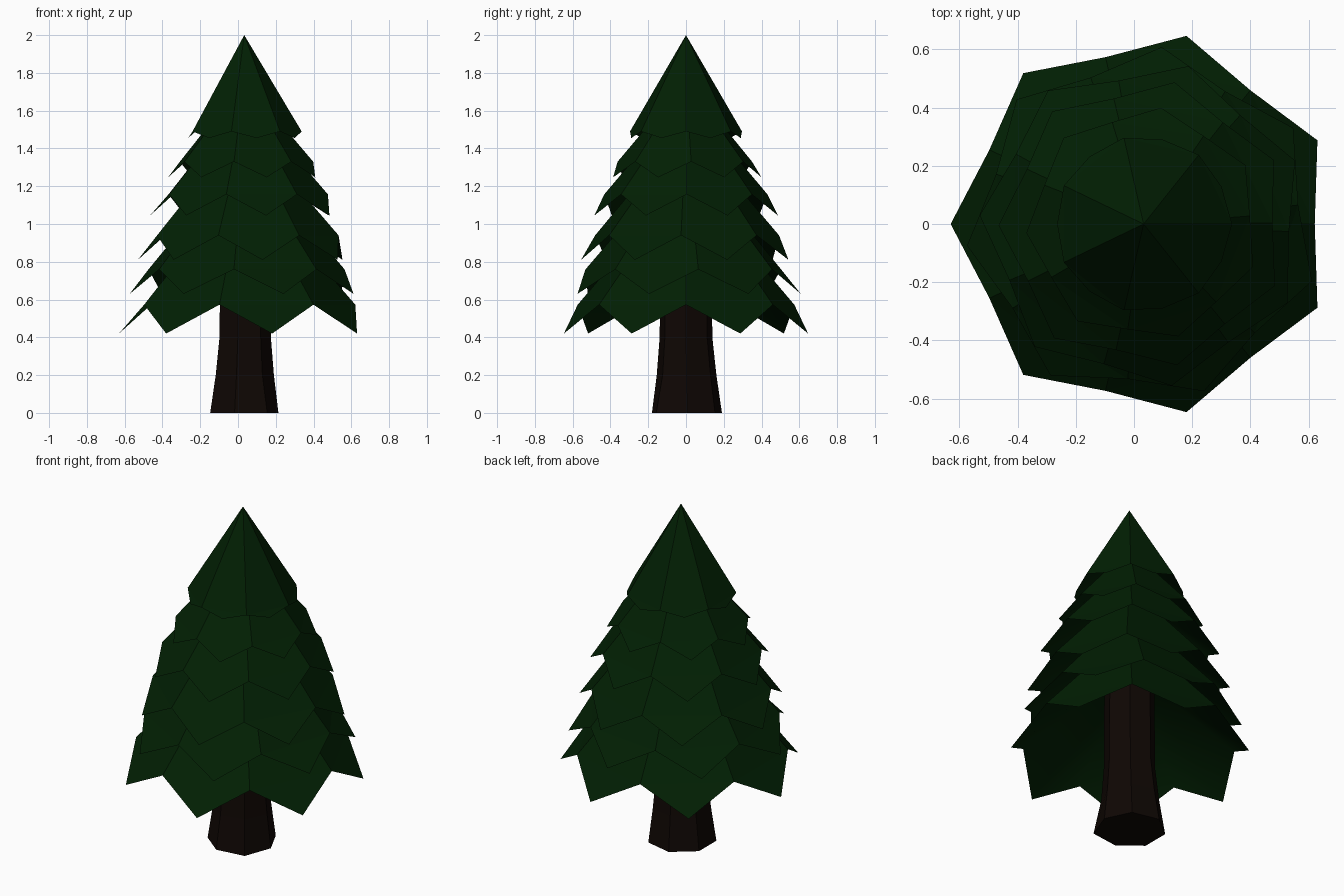
import bpy, bmesh
from math import cos, sin, pi, radians

if "Cube" in bpy.data.objects:
    bpy.data.objects.remove(bpy.data.objects["Cube"])

SIDES = 7
CX = 0.033
STEP = 2 * pi / SIDES


def material(name, rgb):
    m = bpy.data.materials.new(name)
    m.diffuse_color = (*rgb, 1)
    m.use_nodes = True
    m.node_tree.nodes["Principled BSDF"].inputs["Base Color"].default_value = m.diffuse_color
    return m


def ring(bm, cx, r, z, turn, cy=0.0):
    return [bm.verts.new((cx + r * cos(turn + i * STEP), cy + r * sin(turn + i * STEP), z))
            for i in range(SIDES)]


def finish(bm, name, mat):
    me = bpy.data.meshes.new(name)
    bm.to_mesh(me)
    bm.free()
    me.materials.append(mat)
    ob = bpy.data.objects.new(name, me)
    bpy.context.collection.objects.link(ob)


green = material("needles", (0.0005, 0.014, 0.001))
brown = material("bark", (0.0045, 0.002, 0.001))


# Foliage tier: cone with drooping points, closed by a shallower hollow underside
def tier(name, notch_r, notch_z, tip_r, tip_z, apex_z, turn):
    bm = bmesh.new()
    a = radians(turn)
    top = bm.verts.new((CX, 0, apex_z))
    notch = ring(bm, CX, notch_r, notch_z, a)
    tip = ring(bm, CX, tip_r, tip_z, a + STEP / 2)
    for i in range(SIDES):
        j = (i + 1) % SIDES
        bm.faces.new((top, notch[i], notch[j]))
        bm.faces.new((notch[i], tip[i], notch[j]))
    # underside, softly shaded
    hollow = bm.verts.new((CX, 0, tip_z + 0.9 * tip_r))
    notch = ring(bm, CX, notch_r, notch_z, a)
    tip = ring(bm, CX, tip_r, tip_z, a + STEP / 2)
    for i in range(SIDES):
        j = (i + 1) % SIDES
        for f in ((hollow, tip[i], notch[i]), (hollow, notch[j], tip[i])):
            bm.faces.new(f).smooth = True
    finish(bm, name, green)


# notch radius, notch height, tip radius, tip height, apex height, rotation
TIERS = [
    (0.588, 0.573, 0.663, 0.42, 1.25, 0),
    (0.535, 0.76, 0.611, 0.63, 1.38, 7),
    (0.500, 0.94, 0.564, 0.81, 1.52, -3),
    (0.443, 1.157, 0.4985, 1.045, 1.67, 0.5),
    (0.366, 1.33, 0.404, 1.247, 1.76, 4.3),
    (0.304, 1.49, 0.297, 1.455, 2.0, 0),
]
for n, t in enumerate(TIERS):
    tier(f"foliage_tier_{n + 1}", *t)

# Trunk: seven-sided, flared at the foot with one root corner pulled out
bm = bmesh.new()
rings = [ring(bm, cx, r, z, 0, cy) for cx, r, z, cy in
         [(0.024, 0.190, 0, 0.005), (0.028, 0.162, 0.2, 0.003),
          (0.031, 0.143, 0.4, 0), (0.032, 0.139, 0.9, 0)]]
rings[0][6].co.x += 0.012
rings[0][6].co.y -= 0.014
for lo, hi in zip(rings, rings[1:]):
    for i in range(SIDES):
        j = (i + 1) % SIDES
        bm.faces.new((lo[i], lo[j], hi[j], hi[i]))
bm.faces.new(rings[0][::-1])
bm.faces.new(rings[-1])
finish(bm, "trunk", brown)
